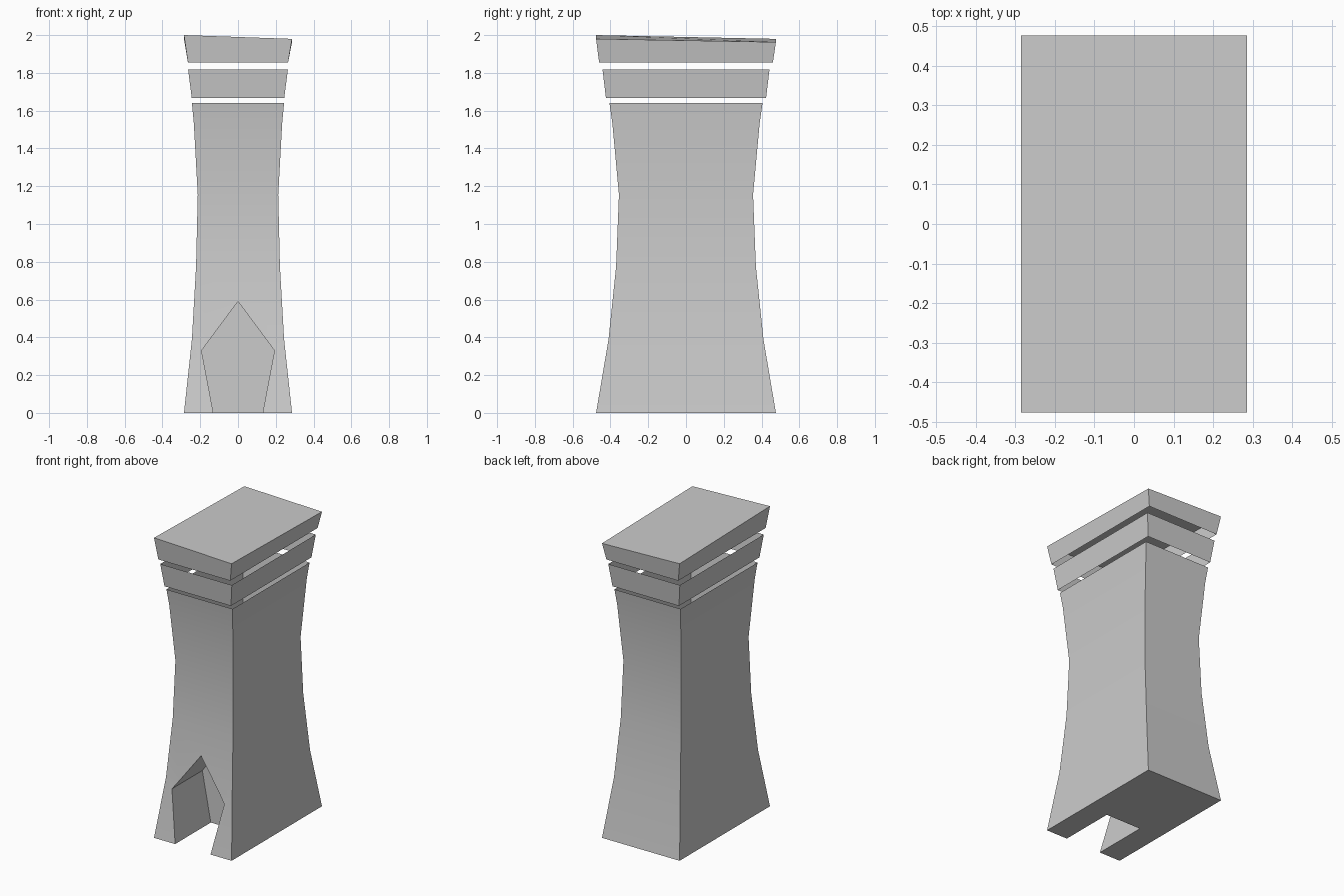
import bpy, bmesh, math

if "Cube" in bpy.data.objects:
    bpy.data.objects.remove(bpy.data.objects["Cube"])


def loft(name, rings, cap_bottom=False, cap_top=False):
    """Build a rectangular tube from (half width, half depth, heights) rings."""
    bm = bmesh.new()
    loops = []
    for hx, hy, z in rings:
        zs = z if isinstance(z, tuple) else (z,) * 4
        corners = [(-hx, -hy), (hx, -hy), (hx, hy), (-hx, hy)]
        loops.append([bm.verts.new((x, y, h)) for (x, y), h in zip(corners, zs)])
    for a, b in zip(loops, loops[1:]):
        for i in range(4):
            j = (i + 1) % 4
            bm.faces.new((a[i], a[j], b[j], b[i]))
    if cap_bottom:
        bm.faces.new(loops[0][::-1])
    if cap_top:
        bm.faces.new(loops[-1])
    return finish(name, bm)


def finish(name, bm):
    mesh = bpy.data.meshes.new(name)
    bm.to_mesh(mesh)
    bm.free()
    obj = bpy.data.objects.new(name, mesh)
    bpy.context.collection.objects.link(obj)
    return obj


# Waisted tower body, capped for now so the doorway can be cut
body = loft("tower_body", [
    (0.286, 0.476, 0), (0.244, 0.410, 0.39), (0.222, 0.370, 0.775),
    (0.213, 0.355, 1.155), (0.234, 0.390, 1.535), (0.244, 0.405, 1.64),
], cap_bottom=True, cap_top=True)

# Pointed doorway cutter
outline = [(-0.121, -0.05), (0.121, -0.05), (0.193, 0.33), (0, 0.59), (-0.193, 0.33)]
bm = bmesh.new()
face = bm.faces.new([bm.verts.new((x, -0.6, z)) for x, z in outline])
side = bmesh.ops.extrude_face_region(bm, geom=[face])["geom"]
bmesh.ops.translate(bm, vec=(0, 0.5, 0),
                    verts=[v for v in side if isinstance(v, bmesh.types.BMVert)])
bmesh.ops.recalc_face_normals(bm, faces=bm.faces)
cutter = finish("doorway_cutter", bm)
cutter.hide_render = True

# Cut the doorway recess
cut = body.modifiers.new("doorway", "BOOLEAN")
cut.object = cutter
cut.operation = "DIFFERENCE"
cut.solver = "EXACT"
bpy.context.view_layer.objects.active = body
bpy.ops.object.modifier_apply(modifier=cut.name)
bpy.data.objects.remove(cutter)

# Open the top of the hollow body
bm = bmesh.new()
bm.from_mesh(body.data)
lid = [f for f in bm.faces if all(v.co.z > 1.63 for v in f.verts)]
bmesh.ops.delete(bm, geom=lid, context="FACES")
bm.to_mesh(body.data)
bm.free()

# Floating open band and slanted lid
loft("upper_band", [(0.245, 0.424, 1.668), (0.264, 0.442, 1.818)])
loft("top_cap", [(0.265, 0.46, 1.855),
                 (0.286, 0.476, (2.0, 1.98, 1.963, 1.98))], cap_top=True)

# Soft vertical curve with crisp corners
bpy.ops.object.select_all(action="DESELECT")
body.select_set(True)
bpy.context.view_layer.objects.active = body
bpy.ops.object.shade_smooth_by_angle(angle=math.radians(30))
